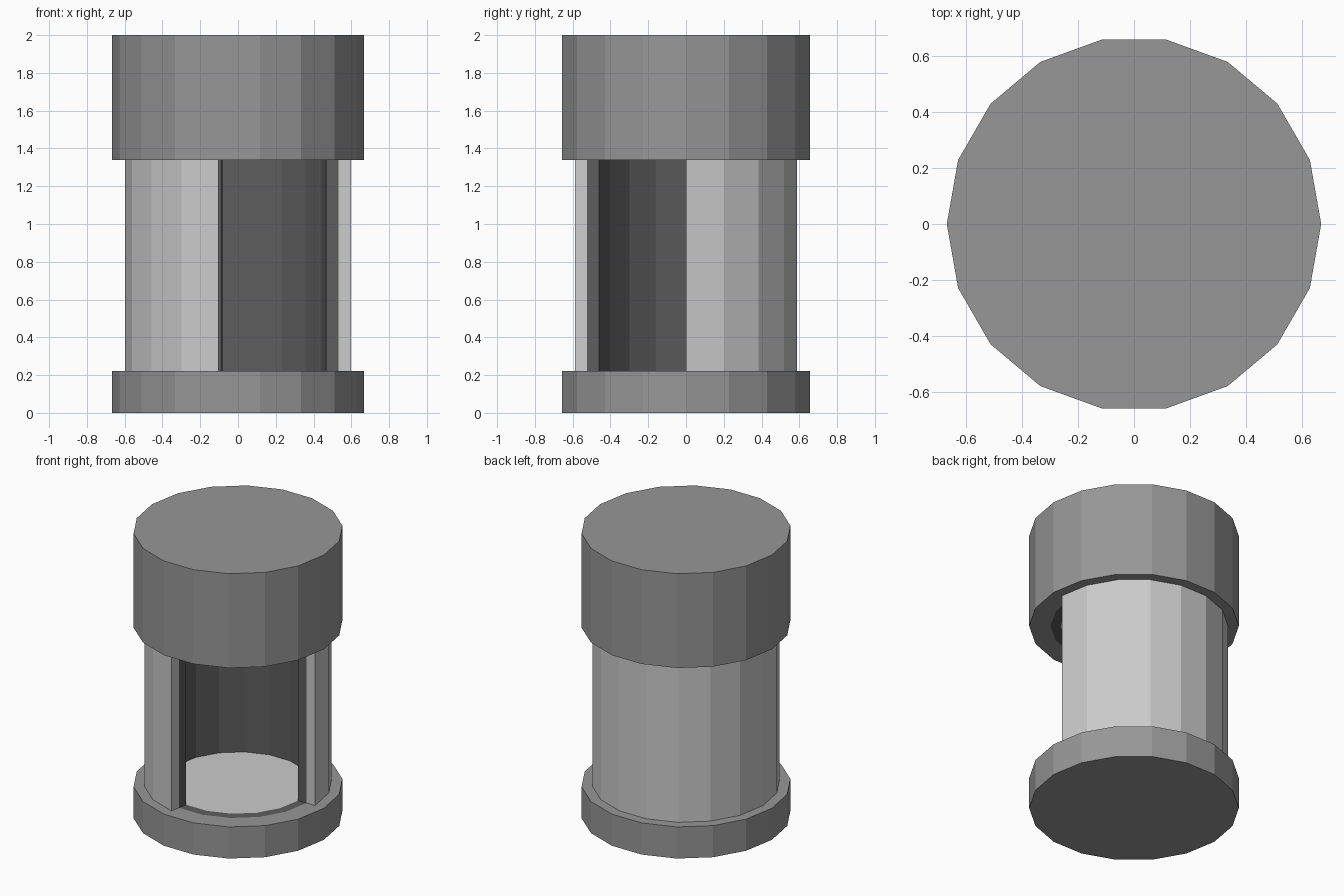
import bpy, bmesh, math

if "Cube" in bpy.data.objects:
    bpy.data.objects.remove(bpy.data.objects["Cube"])

SIDES = 18
STEP = math.radians(20)
R_CAP, R_SHELL, R_LINING, R_INNER = 0.667, 0.598, 0.531, 0.467
Z_BASE, Z_HEAD, Z_TOP = 0.222, 1.338, 2.0


def material(name, value):
    mat = bpy.data.materials.new(name)
    mat.diffuse_color = (value, value, value, 1)
    mat.use_nodes = True
    mat.node_tree.nodes["Principled BSDF"].inputs["Base Color"].default_value = mat.diffuse_color
    return mat


GREY = material("mid_grey", 0.31)
LIGHT = material("light_grey", 0.52)
DARK = material("dark_grey", 0.11)


def finish(bm, name, mats):
    mesh = bpy.data.meshes.new(name)
    bm.to_mesh(mesh)
    bm.free()
    obj = bpy.data.objects.new(name, mesh)
    bpy.context.collection.objects.link(obj)
    for m in mats:
        mesh.materials.append(m)
    return obj


def point(bm, r, i, z):
    return bm.verts.new((r * math.cos(i * STEP), r * math.sin(i * STEP), z))


def drum(name, z_out, z_in):
    """Solid end drum; its chamber side (z_in) has a dark ring and a light disc."""
    bm = bmesh.new()
    loops = [[point(bm, r, i, z) for i in range(SIDES)] for r, z in
             ((R_CAP, z_out), (R_CAP, z_in), (R_LINING, z_in), (R_INNER, z_in))]
    for k, (a, b) in enumerate(zip(loops, loops[1:])):
        for i in range(SIDES):
            j = (i + 1) % SIDES
            bm.faces.new((a[i], a[j], b[j], b[i])).material_index = 1 if k == 2 else 0
    bm.faces.new(loops[0])
    bm.faces.new(loops[-1]).material_index = 2
    bmesh.ops.recalc_face_normals(bm, faces=bm.faces)
    return finish(bm, name, (GREY, DARK, LIGHT))


def curved_wall(name, r_out, r_in, mat, outer):
    """Wall covering 13 of 18 sides, leaving the doorway at the front right."""
    bm = bmesh.new()
    cols = [[point(bm, r, i, z) for r, z in
             ((r_out, Z_BASE), (r_out, Z_HEAD), (r_in, Z_HEAD), (r_in, Z_BASE))]
            for i in range(14)]
    for a, b in zip(cols, cols[1:]):
        # only the exposed side of each layer is needed
        k = 0 if outer else 2
        bm.faces.new((a[k], b[k], b[k + 1], a[k + 1]))
    bm.faces.new(cols[0])
    bm.faces.new(cols[-1][::-1])
    for v in [v for v in bm.verts if not v.link_faces]:
        bm.verts.remove(v)
    return finish(bm, name, (mat,))


# End drums
drum("base", 0, Z_BASE)
drum("head", Z_TOP, Z_HEAD)

# Wall: light outer shell and dark inner lining
curved_wall("outer_shell", R_SHELL, R_LINING, LIGHT, True)
curved_wall("inner_lining", R_LINING, R_INNER, DARK, False)
